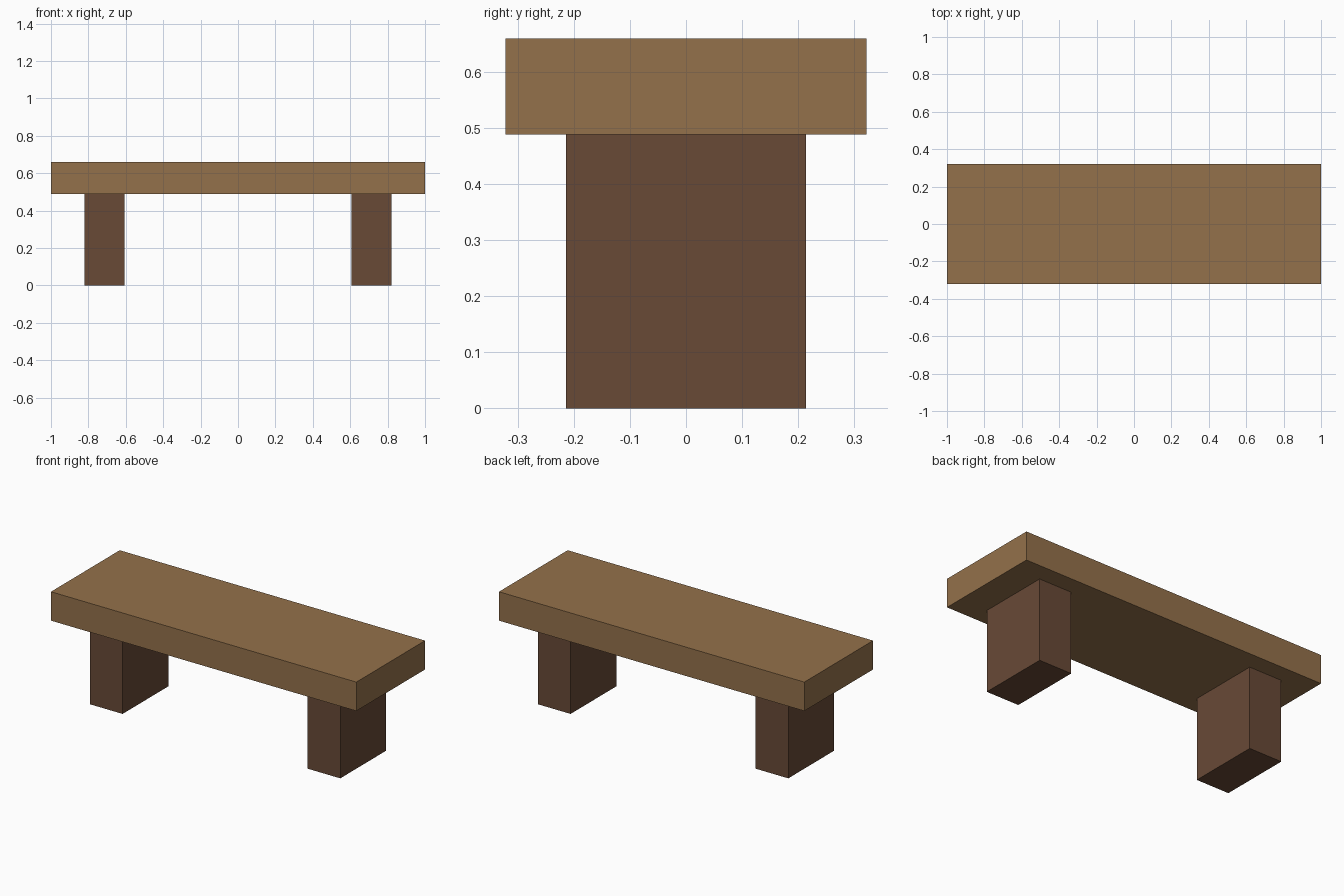
import bpy

if "Cube" in bpy.data.objects:
    bpy.data.objects.remove(bpy.data.objects["Cube"])


def material(name, color):
    mat = bpy.data.materials.new(name)
    mat.diffuse_color = (*color, 1.0)
    mat.use_nodes = True
    mat.node_tree.nodes["Principled BSDF"].inputs["Base Color"].default_value = mat.diffuse_color
    return mat


def box(name, center, size, mat):
    bpy.ops.mesh.primitive_cube_add(size=1, location=center)
    obj = bpy.context.object
    obj.name = name
    obj.scale = size
    bpy.ops.object.transform_apply(location=False, rotation=False, scale=True)
    obj.data.materials.append(mat)
    return obj


light_wood = material("light_wood", (0.296, 0.165, 0.070))
dark_wood = material("dark_wood", (0.138, 0.067, 0.037))

LEG_HEIGHT = 0.488
TOP_HEIGHT = 0.659

# Thick seat plank
seat_thickness = TOP_HEIGHT - LEG_HEIGHT
box("seat", (0, 0, LEG_HEIGHT + seat_thickness / 2),
    (2.0, 0.643, seat_thickness), light_wood)

# Two block legs, mirrored left and right
for name, side in (("left_leg", -1), ("right_leg", 1)):
    box(name, (side * 0.713, 0, LEG_HEIGHT / 2),
        (0.214, 0.428, LEG_HEIGHT), dark_wood)
